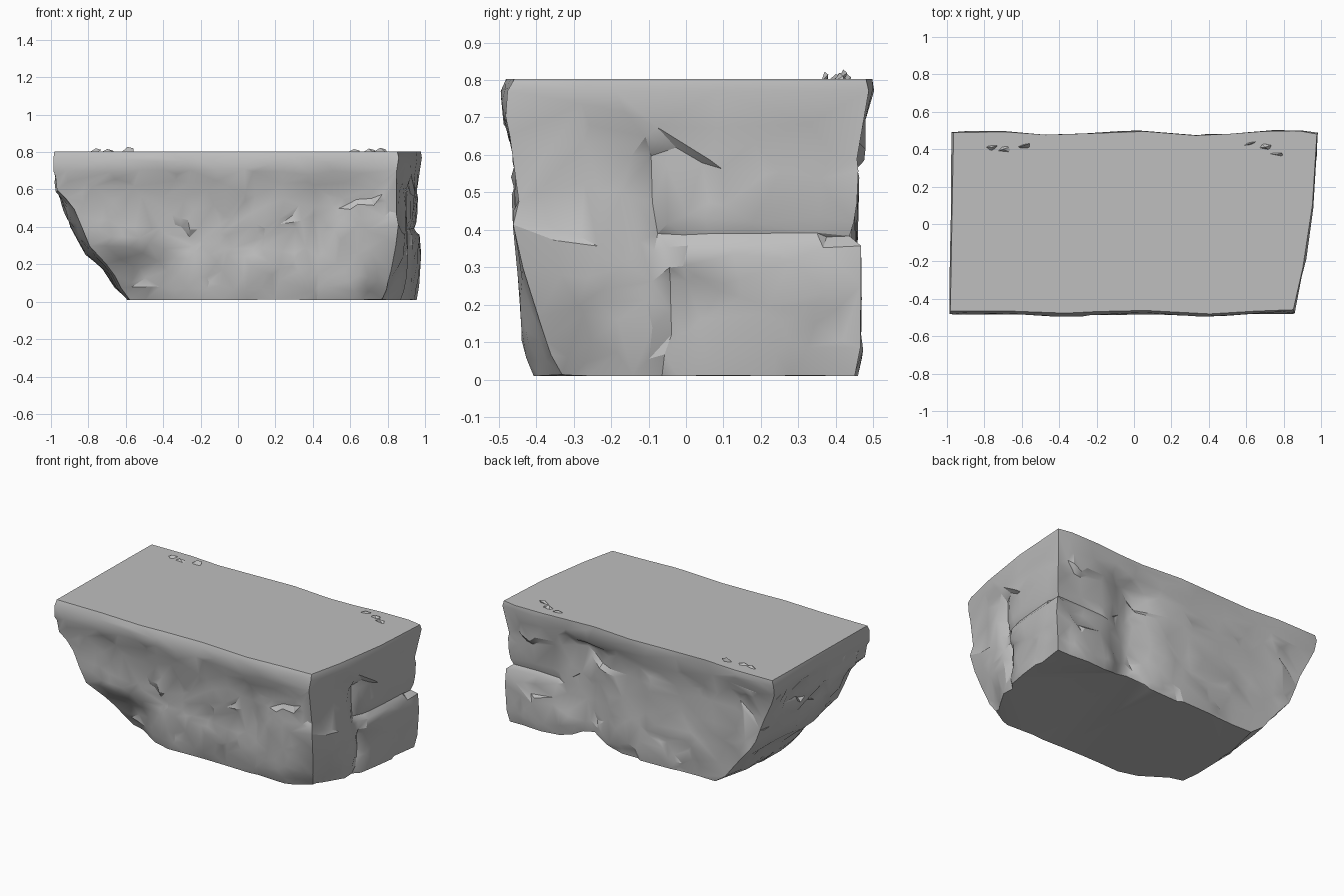
import bpy, bmesh, math, random
from mathutils import Vector, noise

if "Cube" in bpy.data.objects:
    bpy.data.objects.remove(bpy.data.objects["Cube"])
random.seed(7)

stone = bpy.data.materials.new("grey_stone")
stone.use_nodes = True
GREY = (0.52, 0.52, 0.52, 1)
stone.diffuse_color = GREY
stone.node_tree.nodes["Principled BSDF"].inputs["Base Color"].default_value = GREY


def finish(bm, name, angle, keep=1.0):
    bmesh.ops.recalc_face_normals(bm, faces=bm.faces)
    mesh = bpy.data.meshes.new(name)
    bm.to_mesh(mesh)
    bm.free()
    mesh.materials.append(stone)
    ob = bpy.data.objects.new(name, mesh)
    bpy.context.collection.objects.link(ob)
    bpy.ops.object.select_all(action="DESELECT")
    bpy.context.view_layer.objects.active = ob
    ob.select_set(True)
    if keep < 1:
        mod = ob.modifiers.new("facets", "DECIMATE")
        mod.ratio = keep
        bpy.ops.object.modifier_apply(modifier=mod.name)
    bpy.ops.object.shade_smooth_by_angle(angle=math.radians(angle))


def lerp(a, b, t):
    return a + (b - a) * t


def smooth(a, b, v):
    t = max(0, min(1, (v - a) / (b - a)))
    return t * t * (3 - 2 * t)


def bump(v, centre, width):
    return math.exp(-((v - centre) / width) ** 2)


# Height, left front x, left back x, right front x, right back x, front y, back y
LEVELS = [
    (0.01, -0.58, -0.52, 0.83, 0.96, -0.41, 0.455),
    (0.07, -0.62, -0.60, 0.84, 0.97, -0.425, 0.465),
    (0.16, -0.67, -0.67, 0.85, 0.975, -0.435, 0.465),
    (0.26, -0.78, -0.76, 0.85, 0.975, -0.44, 0.465),
    (0.38, -0.83, -0.83, 0.85, 0.965, -0.45, 0.46),
    (0.50, -0.88, -0.88, 0.85, 0.965, -0.455, 0.46),
    (0.59, -0.97, -0.93, 0.85, 0.965, -0.465, 0.465),
    (0.70, -0.99, -0.97, 0.85, 0.97, -0.485, 0.475),
    (0.77, -0.99, -0.975, 0.86, 0.985, -0.485, 0.49),
    (0.803, -0.985, -0.965, 0.85, 0.98, -0.47, 0.485),
]
SIDES = (50, 25, 50, 25)
STEPS = 30


def outline(z):
    for a, b in zip(LEVELS, LEVELS[1:]):
        if z <= b[0]:
            break
    t = (z - a[0]) / (b[0] - a[0])
    return [lerp(p, q, t) for p, q in zip(a, b)]


def chunk(p, size):
    """Tilted flat patch belonging to the nearest cell centre."""
    centre = noise.voronoi(p / size)[1][0]
    rnd = noise.noise_vector(centre * 3.7)
    return 0.4 * rnd.x + 0.9 * rnd.dot(p / size - centre)


def surface_point(level, side, t):
    z, lf, lb, rf, rb, fy, by = level
    corners = [(lf, fy), (rf, fy), (rb, by), (lb, by)]
    a, b = corners[side], corners[(side + 1) % 4]
    x, y = lerp(a[0], b[0], t), lerp(a[1], b[1], t)
    low = 1 - smooth(0.0, 0.35, z)
    mid = 1 - smooth(0.45, 0.62, z)
    under = 1 - smooth(0.63, 0.70, z + 0.06 * noise.noise(Vector((x * 4, y * 4, 0))))
    out = Vector(((x / 0.98) ** 5, (y / 0.48) ** 5, 0)).normalized()
    # Bowed ends
    if side == 1:
        x += 0.025 * math.sin(math.pi * t)
    if side == 3:
        x -= 0.05 * math.sin(math.pi * t) * mid
    # Worn front corners
    if y < 0:
        y += 0.16 * low * smooth(-0.25, -0.6, x)
        cut = (1 - smooth(0.0, 0.4, z)) * smooth(-0.1, -0.42, y) * smooth(0.6, 0.84, x)
        x -= 0.05 * cut
        y += 0.07 * cut
    # Wavy top rim
    y += 0.009 * math.cos(8 * x) * smooth(0.7, 0.77, z)
    push = -0.008 * under
    # Cracks that split the right end into blocks
    if x > 0.6 and y > -0.05:
        push -= 0.02 * bump(z, 0.385, 0.022) * under
    if side == 1:
        push -= 0.03 * bump(y, -0.07 + 0.03 * math.sin(z * 9), 0.03) * under
    # Front: low right boulder with a dent above and a pit near the left foot
    if side == 0:
        push += 0.015 * bump(x, 0.66, 0.16) * bump(z, 0.2, 0.18)
        push -= 0.035 * bump(x, 0.43, 0.05) * bump(z, 0.36, 0.12)
        push -= 0.04 * bump(x, -0.5, 0.15) * bump(z, 0.18, 0.06)
    # Back: hollow beside the end blocks with a raised foot
    if side == 2:
        hollow = bump(x, 0.40, 0.13)
        push -= 0.06 * hollow * under
        z += 0.06 * hollow * low
    # Chipped stone
    p = Vector((x, y, z))
    rough = lerp(0.3, 1 + 0.5 * smooth(-0.55, -0.85, x), under)
    push += rough * (0.03 * chunk(p, 0.3) + 0.013 * chunk(p + Vector((3, 1, 2)), 0.14))
    p += out * max(-0.08, min(0.03, push))
    p.z += 0.02 * noise.noise(p * 4) * smooth(0.03, 0.1, z) * (1 - smooth(0.7, 0.77, z))
    return p


# Main rock: stacked outlines with a ledge and an overhanging left end
bm = bmesh.new()
heights = [lerp(LEVELS[0][0], LEVELS[-1][0], k / STEPS) for k in range(STEPS + 1)]
rings = [[bm.verts.new(surface_point(outline(z), s, i / n))
          for s, n in enumerate(SIDES) for i in range(n)] for z in heights]
count = len(rings[0])
for low_ring, high_ring in zip(rings, rings[1:]):
    for i in range(count):
        j = (i + 1) % count
        bm.faces.new((low_ring[i], low_ring[j], high_ring[j], high_ring[i]))
bm.faces.new(rings[-1])
bm.faces.new(rings[0])
bmesh.ops.triangulate(bm, faces=bm.faces)
finish(bm, "main_rock", 30, 0.16)


# Small jagged chips on the rear corners of the top
for i, (cx, cy) in enumerate([(-0.76, 0.41), (-0.70, 0.40), (-0.59, 0.42),
                              (0.62, 0.43), (0.70, 0.41), (0.76, 0.37)]):
    bm = bmesh.new()
    peak = random.uniform(0.815, 0.83)
    for k in range(5):
        bm.verts.new((cx + random.uniform(-0.05, 0.05),
                      cy + random.uniform(-0.025, 0.025), 0.795))
    bm.verts.new((cx, cy, peak))
    bm.verts.new((cx + 0.03, cy + 0.01, peak - 0.008))
    bmesh.ops.convex_hull(bm, input=bm.verts)
    loose = [v for v in bm.verts if not v.link_faces]
    bmesh.ops.delete(bm, geom=loose, context="VERTS")
    finish(bm, f"top_chip_{i + 1}", 30)
